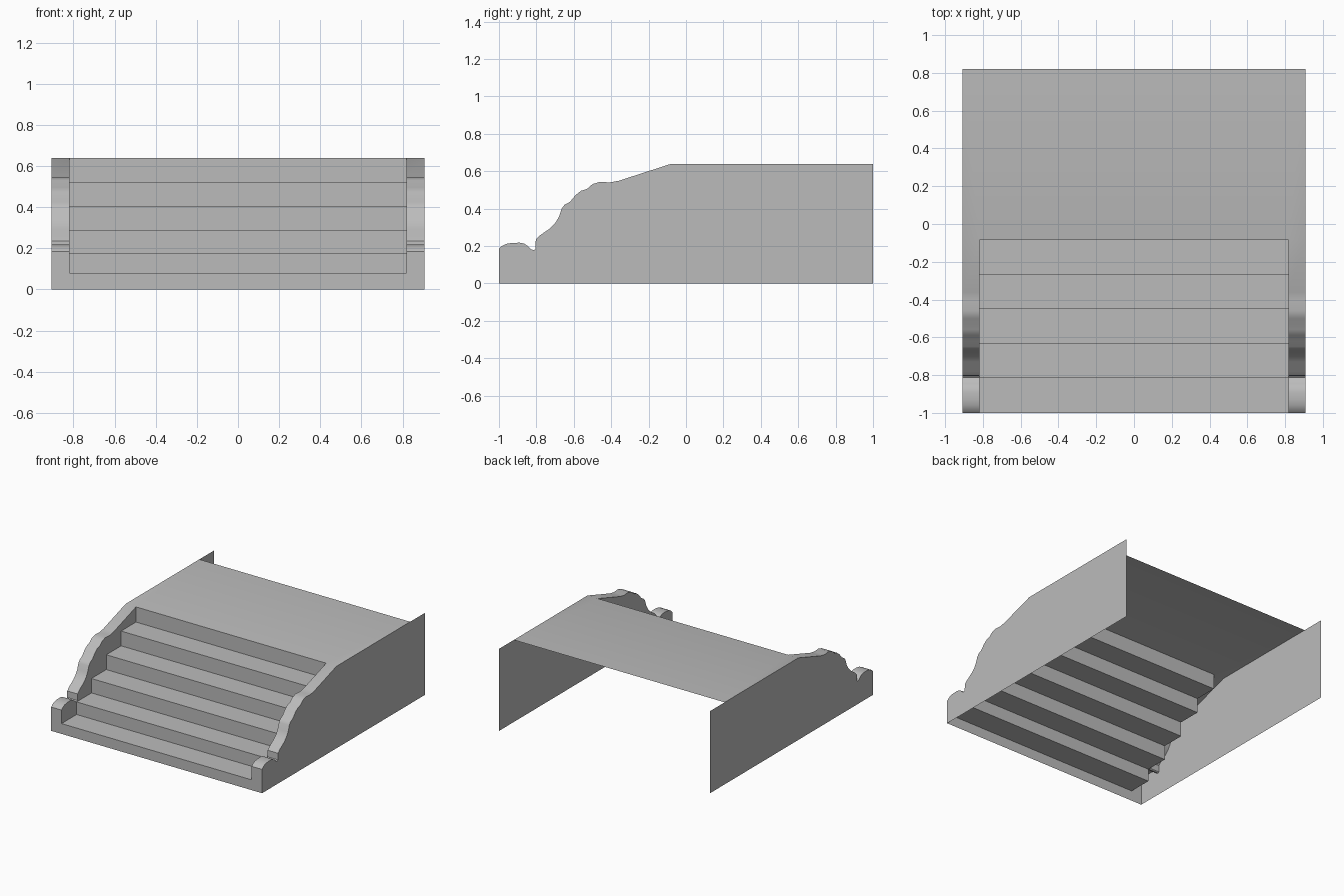
import bpy
import bmesh
from math import radians

cube = bpy.data.objects.get("Cube")
if cube:
    bpy.data.objects.remove(cube, do_unlink=True)

stone = bpy.data.materials.new("grey stone")
stone.use_nodes = True
GREY = (0.5, 0.5, 0.5, 1)
stone.diffuse_color = GREY
stone.node_tree.nodes["Principled BSDF"].inputs["Base Color"].default_value = GREY

OUTER, INNER = 0.907, 0.818
FRONT, BACK, DECK_END, TOP = -1.0, 1.0, 0.82, 0.638
STEP_Y = [FRONT, -0.815, -0.632, -0.45, -0.268, -0.085]
STEP_Z = [0.08, 0.178, 0.29, 0.405, 0.52, TOP]

# Scrolled upper outline of the side walls, as (y, z)
SCROLL = [(-1, .185), (-.985, .2), (-.96, .212), (-.93, .217), (-.89, .218),
          (-.865, .213), (-.845, .2), (-.828, .183), (-.813, .178),
          (-.805, .185), (-.803, .235), (-.78, .258), (-.73, .292),
          (-.7, .322), (-.68, .355), (-.665, .4), (-.65, .42), (-.62, .437),
          (-.59, .473), (-.56, .496), (-.53, .505), (-.5, .531),
          (-.46, .544), (-.41, .54), (-.36, .549), (STEP_Y[-1], TOP)]


def sheet(name, faces, smooth=False):
    """Make one object from a list of polygons, welding shared corners."""
    bm = bmesh.new()
    for corners in faces:
        bm.faces.new([bm.verts.new(c) for c in corners])
    bmesh.ops.remove_doubles(bm, verts=bm.verts, dist=0.0001)
    mesh = bpy.data.meshes.new(name)
    bm.to_mesh(mesh)
    bm.free()
    mesh.materials.append(stone)
    obj = bpy.data.objects.new(name, mesh)
    bpy.context.collection.objects.link(obj)
    if smooth:
        bpy.ops.object.select_all(action="DESELECT")
        obj.select_set(True)
        bpy.context.view_layer.objects.active = obj
        bpy.ops.object.shade_smooth_by_angle(angle=radians(40))
    return obj


def extrude_x(path, x0, x1):
    """Quads that sweep a (y, z) path from x0 to x1."""
    return [[(x0, *a), (x1, *a), (x1, *b), (x0, *b)]
            for a, b in zip(path, path[1:])]


# Zigzag outline of the risers and treads
zigzag = [(FRONT, STEP_Z[0])]
for y, low, high in zip(STEP_Y[1:], STEP_Z, STEP_Z[1:]):
    zigzag += [(y, low), (y, high)]
sheet("steps", extrude_x(zigzag, -INNER, INNER))

# Front panel: lowest riser joined to the ends of both side walls
end_z = SCROLL[0][1]
panel = [(-OUTER, 0), (OUTER, 0), (OUTER, end_z), (INNER, end_z),
         (INNER, STEP_Z[0]), (-INNER, STEP_Z[0]), (-INNER, end_z), (-OUTER, end_z)]
sheet("front_panel", [[(x, FRONT, z) for x, z in panel]])

# Landing and the two scrolled caps share one smooth surface
edge = SCROLL[-1]
deck = [(-OUTER, *edge), (-INNER, *edge), (INNER, *edge), (OUTER, *edge),
        (OUTER, DECK_END, TOP), (-OUTER, DECK_END, TOP)]
sheet("landing_and_caps",
      [deck] + extrude_x(SCROLL, -OUTER, -INNER) + extrude_x(SCROLL, INNER, OUTER),
      smooth=True)

# Thin outer walls, and inner cheeks between the steps and the caps
for side, name in ((-1, "right"), (1, "left")):
    wall = [(FRONT, 0)] + SCROLL + [(BACK, TOP), (BACK, 0)]
    cheek = SCROLL + zigzag[-2::-1]
    outer = [(side * OUTER, *p) for p in wall]
    inner = [(side * INNER, *p) for p in cheek]
    sheet(name + "_wall", [outer[::-side]])
    sheet(name + "_cheek", [inner[::side]])
